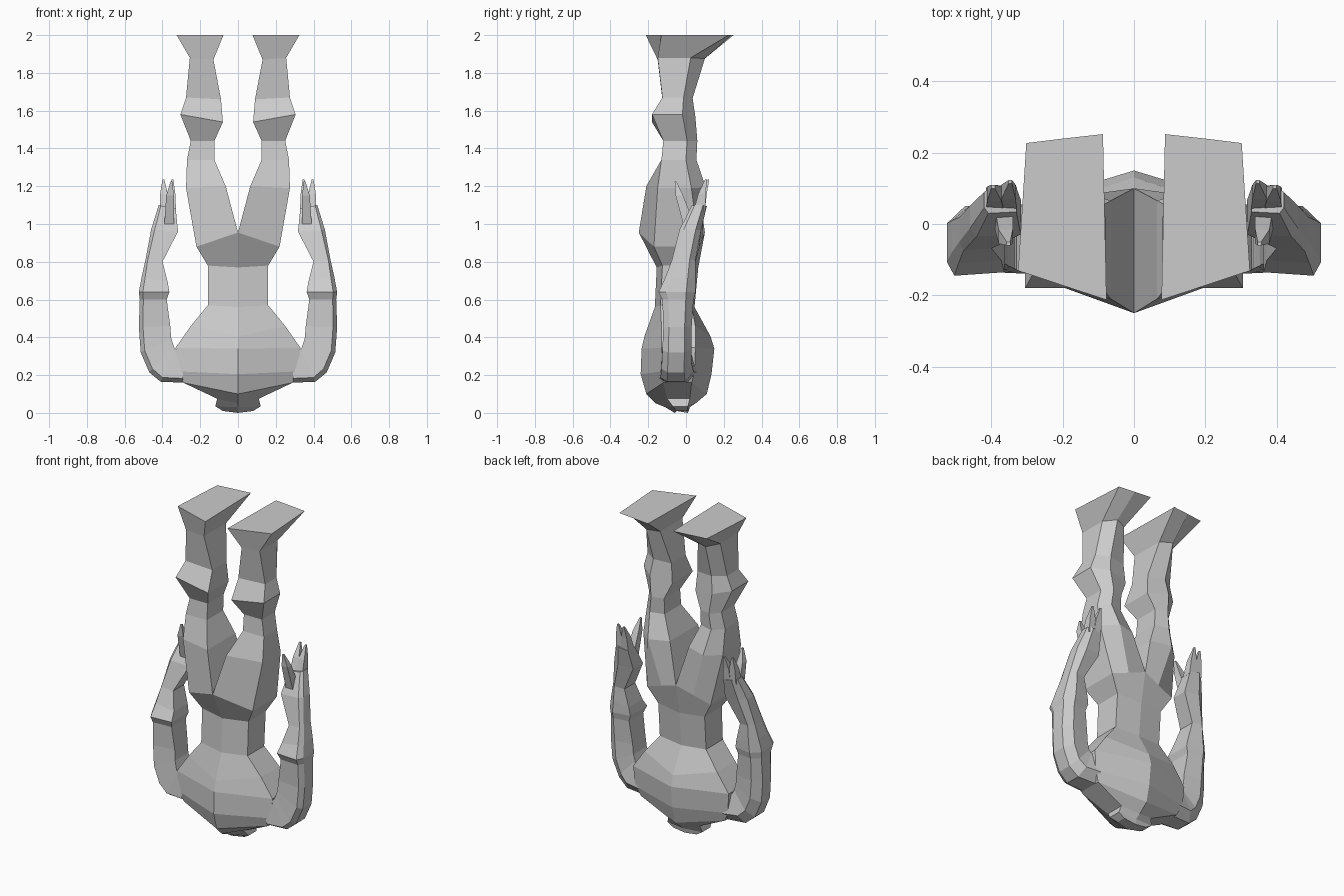
import bpy, bmesh


def loft(name, rings, mirror=False, cap_start=True, cap_end=True):
    """Skin a list of equal-length point rings, optionally capping the ends."""
    bm = bmesh.new()
    loops = [[bm.verts.new(p) for p in ring] for ring in rings]
    n = len(loops[0])
    for a, b in zip(loops, loops[1:]):
        for i in range(n):
            j = (i + 1) % n
            bm.faces.new((a[i], a[j], b[j], b[i]))
    if cap_start:
        bm.faces.new(loops[0])
    if cap_end:
        bm.faces.new(loops[-1])
    bmesh.ops.recalc_face_normals(bm, faces=bm.faces)
    mesh = bpy.data.meshes.new(name)
    bm.to_mesh(mesh)
    bm.free()
    ob = bpy.data.objects.new(name, mesh)
    bpy.context.collection.objects.link(ob)
    if mirror:
        ob.modifiers.new("Mirror", 'MIRROR').use_mirror_merge = False
    return ob


# limb sections: u runs inner to outer, v runs -y to +y
ARM = [(-.9, -.9), (.75, -1), (1, -.6), (1, .5), (.4, 1), (-.9, .8)]
LEG = [(-1, -1), (1, -1), (1, .4), (.2, 1), (-1, .75)]


def limb_ring(profile, xi, zi, xo, zo, y0, y1, y0_outer=None):
    """Section from inner edge to outer edge; y0_outer slants the -y side."""
    ring = []
    y0_outer = y0 if y0_outer is None else y0_outer
    for u, v in profile:
        t, s = (u + 1) / 2, (v + 1) / 2
        ya = y0 + (y0_outer - y0) * t
        ring.append((xi + (xo - xi) * t, ya + (y1 - ya) * s, zi + (zo - zi) * t))
    return ring


def torso_ring(w, yc0, yc1, zc, ys0, ys1, zs):
    return [(0, yc0, zc), (w, ys0, zs), (w, ys1, zs),
            (0, yc1, zc), (-w, ys1, zs), (-w, ys0, zs)]


# torso from the neck stump up to the hips (figure is upside down)
loft("torso", [torso_ring(*r) for r in [
    (.08, -.06, .01, .00, -.05, .01, .01),
    (.12, -.11, .02, .03, -.07, .01, .035),
    (.11, -.16, .05, .05, -.10, .02, .075),
    (.29, -.21, .11, .10, -.12, .03, .16),
    (.32, -.24, .135, .205, -.13, .045, .22),
    (.33, -.235, .15, .34, -.13, .05, .345),
    (.25, -.22, .13, .405, -.13, .05, .46),
    (.16, -.165, .045, .56, -.135, .03, .57),
    (.16, -.155, .065, .77, -.125, .045, .78),
    (.22, -.25, .10, .955, -.17, .07, .88)]], cap_end=False)

# legs continue from the open hip edge
hip = [(0, -.25, .955), (.22, -.17, .88), (.22, .07, .88),
       (.11, .085, .917), (0, .10, .955)]
loft("legs", [hip] + [limb_ring(LEG, *r) for r in [
    (.065, 1.20, .275, 1.19, -.21, .105, -.15),
    (.125, 1.34, .27, 1.34, -.13, .055),
    (.125, 1.44, .25, 1.44, -.12, .06),
    (.08, 1.54, .305, 1.58, -.18, .05),
    (.09, 1.66, .275, 1.67, -.125, .035),
    (.13, 1.87, .255, 1.88, -.15, .10)]],
    mirror=True, cap_start=False, cap_end=False)

# feet flaring from ankle to flat sole
ankle = limb_ring(LEG, .13, 1.87, .255, 1.88, -.15, .10)
loft("feet", [ankle, [(.077, -.213, 2), (.325, -.131, 2), (.302, .227, 2),
                      (.195, .24, 2), (.087, .252, 2)]],
     mirror=True, cap_start=False)

# arms from shoulder to palm
loft("arms", [limb_ring(ARM, *r) for r in [
    (.29, .34, .29, .16, -.14, .055),
    (.33, .345, .41, .165, -.135, .04),
    (.335, .365, .47, .215, -.13, .03),
    (.345, .40, .515, .32, -.125, .03),
    (.35, .46, .525, .455, -.12, .03),
    (.37, .60, .52, .60, -.125, .04),
    (.355, .64, .525, .64, -.145, .05),
    (.365, .69, .51, .72, -.11, .05),
    (.395, .80, .49, .81, -.075, .05),
    (.31, .96, .46, .97, -.035, .08),
    (.325, 1.08, .42, 1.10, .03, .11)]], mirror=True, cap_start=False)


# fingers and thumb as tapered square spikes
def spike(name, base, mid, tip):
    def square(p, rx, ry):
        x, y, z = p
        return [(x + a * rx, y + b * ry, z) for a, b in
                ((-1, -1), (1, -1), (1, 1), (-1, 1))]
    loft(name, [square(base, .025, .03), square(mid, .02, .02),
                square(tip, .005, .005)], mirror=True)


spike("inner_fingers", (.353, .07, 1.07), (.352, .09, 1.16), (.347, .118, 1.235))
spike("outer_fingers", (.39, .07, 1.07), (.392, .085, 1.16), (.395, .105, 1.235))
spike("thumbs", (.365, .015, 1.0), (.36, -.035, 1.15), (.352, -.055, 1.225))
